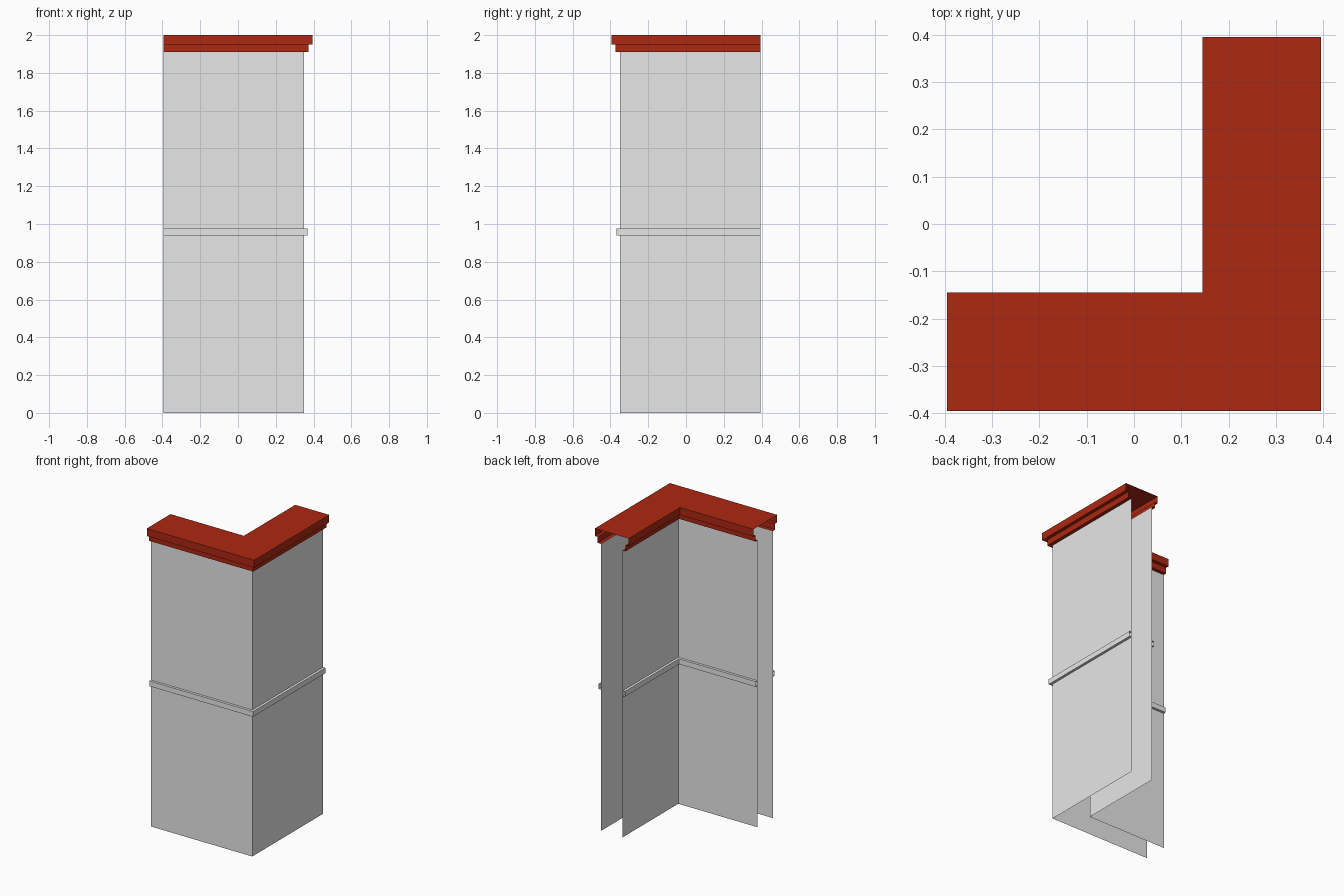
import bpy

cube = bpy.data.objects.get("Cube")
if cube:
    bpy.data.objects.remove(cube, do_unlink=True)

END = 0.395               # open ends of both wings
OUTER, INNER = 0.35, 0.19  # wall faces, measured from the centre


def material(name, color):
    mat = bpy.data.materials.new(name)
    mat.use_nodes = True
    mat.diffuse_color = color
    mat.node_tree.nodes["Principled BSDF"].inputs["Base Color"].default_value = color
    return mat


def corner_sweep(name, profile, mat):
    """Sweep (offset, height) points along an L-shaped path with open ends."""
    verts, faces = [], []
    for c, z in profile:
        verts += [(-END, -c, z), (c, -c, z), (c, END, z)]
    for i in range(len(profile) - 1):
        for j in range(2):
            a = 3 * i + j
            faces.append((a, a + 1, a + 4, a + 3))
    mesh = bpy.data.meshes.new(name)
    mesh.from_pydata(verts, [], faces)
    mesh.materials.append(mat)
    obj = bpy.data.objects.new(name, mesh)
    bpy.context.collection.objects.link(obj)
    return obj


grey = material("wall_grey", (0.8, 0.8, 0.8, 1))
red = material("cornice_red", (0.42, 0.021, 0.006, 1))

WALL_TOP, STEP, TOP = 1.91, 1.95, 2.0
BAND_LOW, BAND_HIGH, BAND_OUT = 0.94, 0.975, 0.017

# Thin wall sheets
corner_sweep("outer_wall", [(OUTER, 0), (OUTER, WALL_TOP)], grey)
corner_sweep("inner_wall", [(INNER, WALL_TOP), (INNER, 0)], grey)

# Projecting band at mid height on both faces
out, inn = OUTER + BAND_OUT, INNER - BAND_OUT
corner_sweep("outer_band", [(OUTER, BAND_LOW), (out, BAND_LOW),
                            (out, BAND_HIGH), (OUTER, BAND_HIGH)], grey)
corner_sweep("inner_band", [(INNER, BAND_HIGH), (inn, BAND_HIGH),
                            (inn, BAND_LOW), (INNER, BAND_LOW)], grey)

# Hollow stepped cornice with a flat top, same steps on both sides
steps = [(0, WALL_TOP), (0.023, WALL_TOP), (0.023, STEP), (0.045, STEP), (0.045, TOP)]
profile = [(OUTER + d, z) for d, z in steps]
profile += [(INNER - d, z) for d, z in reversed(steps)]
corner_sweep("cornice", profile, red)
